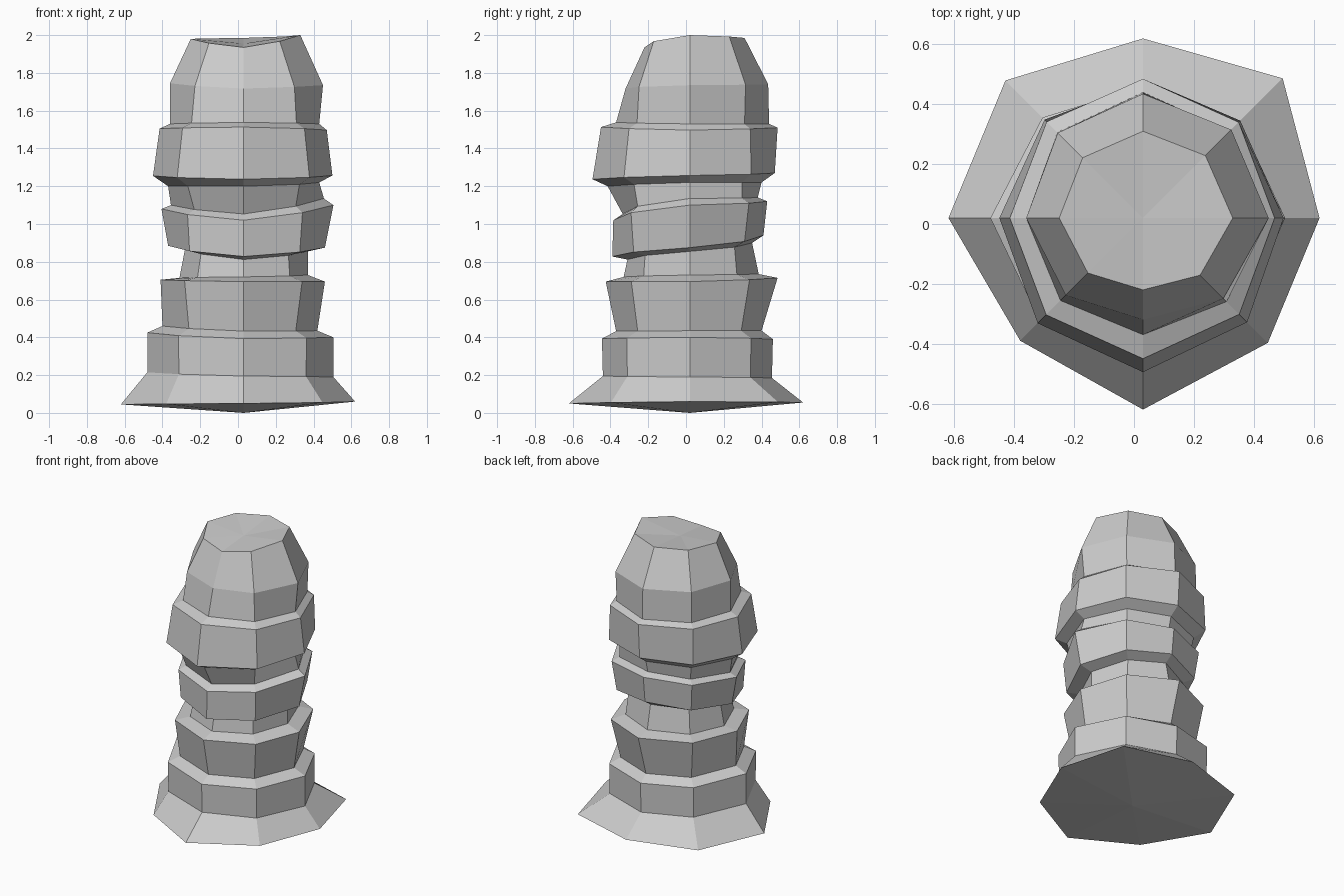
import bpy, bmesh
from math import cos, sin, pi

CX, CY = 0.03, 0.02      # axis of the column
BASE_DIAG = (0.065, 0.025, -0.065, -0.025)   # uneven corners of the base: NE, NW, SW, SE

# Each ring: (radius east, north, west, south), (height east, north, west, south)
RINGS = [
    # flared base
    ((.59, .60, .65, .64), (.06, .055, .045, .05)),
    ((.475, .435, .51, .46), (.19, .185, .215, .195)),
    # lowest block
    ((.475, .44, .51, .465), (.40, .39, .425, .393)),
    ((.39, .38, .43, .39), (.435, .435, .46, .433)),
    # second block
    ((.43, .465, .44, .445), (.695, .715, .705, .695)),
    ((.34, .365, .34, .35), (.73, .735, .715, .72)),
    # tilted middle block
    ((.34, .33, .31, .33), (.855, .90, .87, .812)),
    ((.43, .39, .40, .41), (.875, .94, .885, .828)),
    ((.475, .41, .435, .405), (1.10, 1.12, 1.08, 1.02)),
    ((.425, .36, .385, .355), (1.135, 1.14, 1.10, 1.053)),
    # upper block
    ((.40, .38, .40, .435), (1.22, 1.22, 1.20, 1.20)),
    ((.47, .45, .48, .515), (1.257, 1.27, 1.255, 1.237)),
    ((.44, .465, .445, .47), (1.497, 1.51, 1.505, 1.513)),
    ((.40, .42, .39, .39), (1.53, 1.53, 1.53, 1.538)),
    # tapered cap
    ((.42, .415, .39, .34), (1.735, 1.74, 1.745, 1.717)),
    ((.30, .29, .28, .24), (2.0, 1.985, 1.98, 1.935)),
]


def add_ring(bm, radii, heights, diag=(0, 0, 0, 0)):
    """Eight corners; the diagonal ones sit between their neighbours."""
    verts = []
    for k in range(8):
        i, j = k // 2, ((k + 1) // 2) % 4
        r = (radii[i] + radii[j]) / 2 + (diag[i] if k % 2 else 0)
        z = (heights[i] + heights[j]) / 2
        a = k * pi / 4
        verts.append(bm.verts.new((CX + r * cos(a), CY + r * sin(a), z)))
    return verts


bm = bmesh.new()
rings = [add_ring(bm, r, h, BASE_DIAG if n == 0 else (0, 0, 0, 0))
         for n, (r, h) in enumerate(RINGS)]

# side walls
for lo, hi in zip(rings, rings[1:]):
    for k in range(8):
        m = (k + 1) % 8
        bm.faces.new((lo[k], lo[m], hi[m], hi[k]))

# fans closing the underside and the top
for ring, z in ((rings[0], 0.0), (rings[-1], 1.955)):
    c = bm.verts.new((CX, CY, z))
    for k in range(8):
        bm.faces.new((c, ring[k], ring[(k + 1) % 8]))

bmesh.ops.recalc_face_normals(bm, faces=bm.faces)
mesh = bpy.data.meshes.new("rock_column")
bm.to_mesh(mesh)
bm.free()
bpy.context.collection.objects.link(bpy.data.objects.new("rock_column", mesh))
